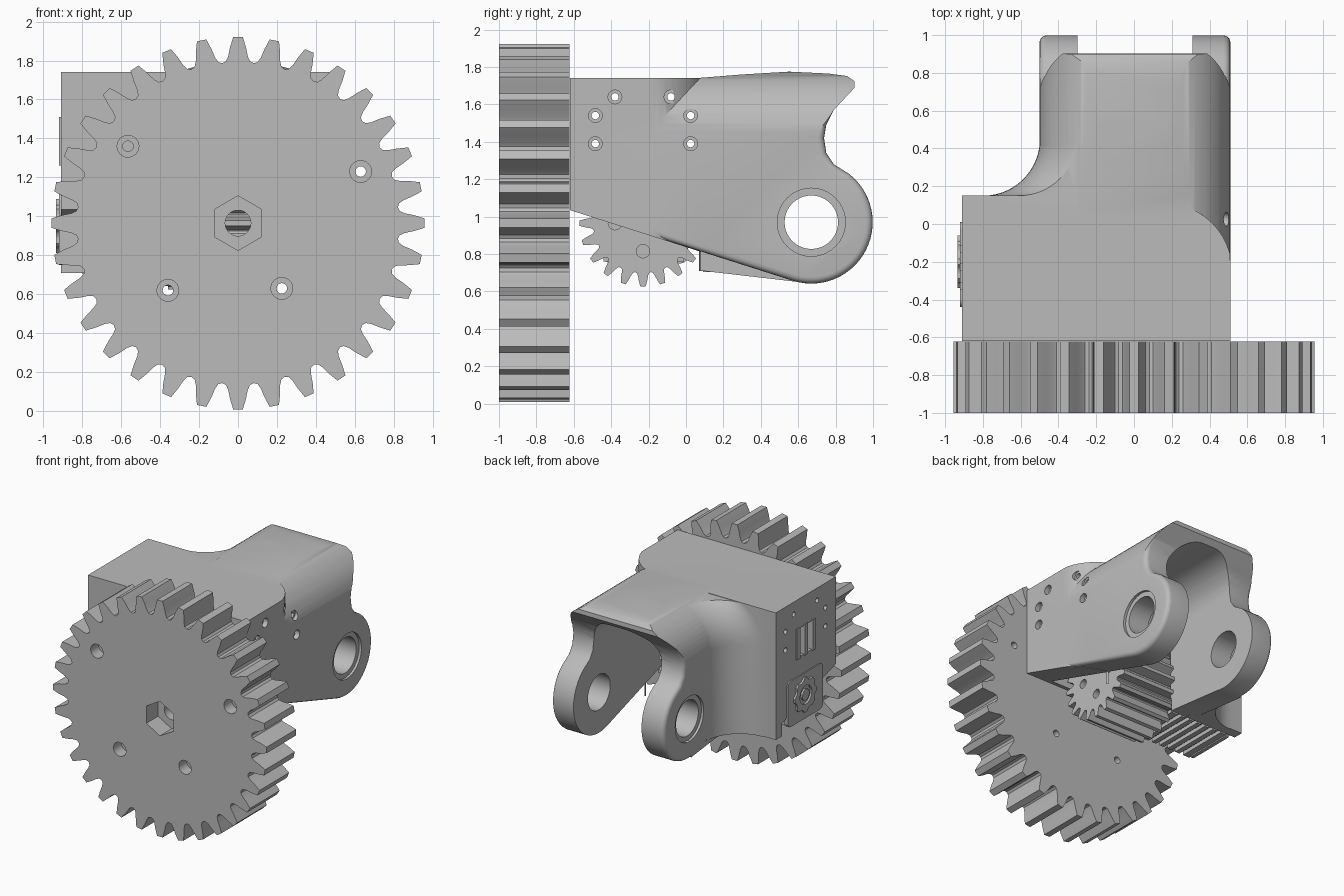
import bpy, bmesh, math
from mathutils import Vector

if "Cube" in bpy.data.objects:
    bpy.data.objects.remove(bpy.data.objects["Cube"])

grey = bpy.data.materials.new("plain_grey")
grey.use_nodes = True
grey.diffuse_color = (0.5, 0.5, 0.5, 1)
grey.node_tree.nodes["Principled BSDF"].inputs["Base Color"].default_value = (0.5, 0.5, 0.5, 1)


def place(axis, u, v, d):
    return {"x": (d, u, v), "y": (u, d, v), "z": (u, v, d)}[axis]


def loft(name, rings, bevel=0):
    """Closed solid through equal-length rings of 3D points."""
    bm = bmesh.new()
    rows = [[bm.verts.new(p) for p in ring] for ring in rings]
    n = len(rows[0])
    for a, b in zip(rows, rows[1:]):
        for i in range(n):
            j = (i + 1) % n
            bm.faces.new((a[i], a[j], b[j], b[i]))
    caps = [bm.faces.new(rows[0]), bm.faces.new(rows[-1])]
    bmesh.ops.recalc_face_normals(bm, faces=bm.faces)
    if bevel:
        edges = list({e for f in caps for e in f.edges})
        bmesh.ops.bevel(bm, geom=edges, offset=bevel, segments=4, profile=0.5, affect="EDGES")
    mesh = bpy.data.meshes.new(name)
    bm.to_mesh(mesh)
    bm.free()
    mesh.materials.append(grey)
    obj = bpy.data.objects.new(name, mesh)
    bpy.context.collection.objects.link(obj)
    return obj


def prism(name, axis, pts, a, b, bevel=0):
    return loft(name, [[place(axis, u, v, d) for u, v in pts] for d in (a, b)], bevel)


def rect(u0, u1, v0, v1):
    return [(u0, v0), (u1, v0), (u1, v1), (u0, v1)]


def arc(u, v, r, a0, a1, n=12):
    angles = [math.radians(a0 + (a1 - a0) * i / n) for i in range(n + 1)]
    return [(u + r * math.cos(t), v + r * math.sin(t)) for t in angles]


def circle(u, v, r, n=32, start=0):
    return arc(u, v, r, start, start + 360, n)[:-1]


def rounded(corners):
    """Polygon of (u, v, cut length) with each corner eased by a curve."""
    out = []
    for i, (u, v, d) in enumerate(corners):
        p = Vector((u, v))
        q, r = Vector(corners[i - 1][:2]), Vector(corners[(i + 1) % len(corners)][:2])
        if not d:
            out.append((u, v))
            continue
        a, b = p + (q - p).normalized() * d, p + (r - p).normalized() * d
        h, k = a.lerp(p, 0.55), b.lerp(p, 0.55)
        for s in range(9):
            t = s / 8
            w = a * (1 - t) ** 3 + h * 3 * t * (1 - t) ** 2 + k * 3 * t * t * (1 - t) + b * t ** 3
            out.append(tuple(w))
    return out


def cog(u, v, teeth, root, tip):
    """Gear outline with one tooth pointing straight up."""
    shape = [(-0.5, 0), (-0.38, 0.06), (-0.3, 0.25), (-0.23, 0.6), (-0.13, 1)]
    shape += [(-f, h) for f, h in reversed(shape[1:])]
    pts = []
    for i in range(teeth):
        for f, h in shape:
            t = math.tau * (i + f) / teeth
            r = root + (tip - root) * h
            pts.append((u + r * math.sin(t), v + r * math.cos(t)))
    return pts


def combine(obj, other, op):
    mod = obj.modifiers.new(op, "BOOLEAN")
    mod.operation, mod.solver, mod.object = op, "EXACT", other
    bpy.context.view_layer.objects.active = obj
    bpy.ops.object.modifier_apply(modifier=mod.name)
    bpy.data.objects.remove(other)


def cut(obj, axis, pts, a, b):
    combine(obj, prism("cutter", axis, pts, a, b), "DIFFERENCE")


AXLE = 0.965

# Large gear with hexagonal recess
gear = prism("large_gear", "y", cog(0, AXLE, 32, 0.825, 0.957), -1, -0.622)
cut(gear, "y", circle(0, AXLE, 0.14, 6, 30), -1.1, -0.85)
cut(gear, "y", circle(0, AXLE, 0.066), -1.1, -0.5)

# Mounting plate behind the gear
plate = prism("mounting_plate", "y", rounded([
    (-0.7, 1.74, 0), (0.42, 1.74, 0.12), (0.755, 1.4, 0.2), (0.755, 1.08, 0.14), (0.42, 0.93, 0.16),
    (0.37, 0.47, 0.18), (-0.5, 0.47, 0.08), (-0.5, 1.1, 0), (-0.7, 1.1, 0)]), -0.622, -0.57, 0.012)

# Housing: box with one rounded back corner and a sloping underside
plan = [(-0.91, -0.62), (0.51, -0.62)] + arc(0.16, -0.25, 0.36, 0, 90)[1:]
plan = [(min(x, 0.51), y) for x, y in plan] + [(-0.2, 0.11), (-0.2, 0.15), (-0.91, 0.15)]
housing = prism("fork_housing", "z", plan, 0.71, 1.74)
cut(housing, "x", [(-0.7, 0.3), (0.07, 0.3), (0.07, 0.815), (-0.7, 1.06)], -1.2, 1.2)

# Fork: side profile trimmed by a round-shouldered arch section
side = [(-0.6, 1.74), (0.05, 1.74), (0.3, 1.76), (0.55, 1.775), (0.76, 1.765), (0.86, 1.752),
        (0.9, 1.725), (0.902, 1.69), (0.86, 1.645), (0.79, 1.57), (0.75, 1.49), (0.738, 1.42),
        (0.75, 1.34), (0.79, 1.28)]
side += arc(0.67, 0.97, 0.328, 52, -107, 28) + [(-0.6, 1.03)]
fork = prism("fork", "x", side, -0.5, 0.51, 0.035)
section = [(-0.5, 0.3), (0.51, 0.3)] + arc(0.16, 1.425, 0.35, 0, 90, 16) + arc(-0.15, 1.425, 0.35, 90, 180, 16)
combine(fork, prism("arch", "y", section, -0.9, 1.2), "INTERSECT")
combine(housing, fork, "UNION")

# Lower skirt of the arm beside the box
skirt = [(0.071, 0.712), (0.64, 0.646), (0.67, 0.9), (0.071, 0.95)]
combine(housing, prism("skirt", "x", skirt, -0.495, -0.25), "UNION")

# Sweeping fillet between the box and the arm, following the arch shoulder
rings = []
for i in range(14):
    z = 0.705 if i == 0 else 1.425 + 0.312 * math.sin(math.radians(90 * (i - 1) / 12))
    drop = max(0, z - 1.425)
    w = -0.15 - math.sqrt(0.35 ** 2 - drop ** 2) + 0.002
    ring = arc(w - 0.3, 0.45, 0.3, -90, 0, 14) + [(w + 0.06, 0.45), (w + 0.06, 0.09), (w - 0.3, 0.09)]
    rings.append([(x, y, z) for x, y in ring])
combine(housing, loft("fillet", rings), "UNION")

# Hollow between the arms and inside the box
hollow = [(-0.3, 0.2), (0.31, 0.2)] + arc(0.06, 1.4, 0.25, 0, 90) + arc(-0.05, 1.4, 0.25, 90, 180)
cut(housing, "y", hollow, -0.571, 1.3)
cut(housing, "z", rect(-0.85, -0.29, -0.56, 0.06), 0.2, 1.62)

# Pivot holes with shallow counterbores
cut(housing, "x", circle(0.67, 0.97, 0.143, 40), -1.2, 1.2)
for a, b in ((-0.6, -0.48), (0.49, 0.6)):
    cut(housing, "x", circle(0.67, 0.97, 0.182, 40), a, b)

# Small side holes through both walls
for dy, z in ((0.15, 1.64), (0.255, 1.54), (0.255, 1.39)):
    for y in (-0.23 - dy, -0.23 + dy):
        cut(housing, "x", circle(y, z, 0.02, 16), -1.2, 1.2)
        cut(housing, "x", circle(y, z, 0.037, 20), 0.47, 0.6)

# Slot in the box wall
cut(housing, "x", rect(-0.31, -0.15, 1.27, 1.5), -1.2, -0.8)

# Countersunk screw holes through gear, plate and front wall
for x, z in ((-0.565, 1.36), (0.63, 1.23), (-0.36, 0.62), (0.225, 0.63)):
    cut(gear, "y", circle(x, z, 0.056, 24), -1.1, -0.9)
    for part in (gear, plate, housing):
        cut(part, "y", circle(x, z, 0.027, 16), -1.05, -0.54)
for part in (plate, housing):
    cut(part, "y", circle(0, AXLE, 0.066), -1.05, -0.54)

# Pinion on the cross axis
pinion = prism("pinion", "x", cog(-0.23, AXLE, 20, 0.265, 0.34), -0.36, 0.17)
for y, z in ((-0.38, AXLE), (-0.08, AXLE), (-0.23, 0.815), (-0.23, 1.115)):
    cut(pinion, "x", circle(y, z, 0.036, 16), 0.1, 0.3)

# Motor block with ribs underneath
motor = prism("motor_block", "x", rect(-0.44, -0.01, 0.76, 1.12), -0.9, -0.37)
for i in range(6):
    x = -0.84 + i * 0.075
    cut(motor, "x", rect(-0.5, 0.05, 0.7, 0.79), x, x + 0.035)

# Motor face plate, slot frame and shaft boss on the outer wall
prism("motor_face", "x", rounded([(-0.44, 0.75, 0.04), (0.01, 0.75, 0.04), (0.01, 1.12, 0.04), (-0.44, 1.12, 0.04)]),
      -0.92, -0.89)
prism("slot_bar", "x", rect(-0.25, -0.21, 1.26, 1.51), -0.92, -0.84)
for y in (-0.33, -0.13):
    prism("slot_frame", "x", rect(y - 0.02, y + 0.02, 1.26, 1.51), -0.92, -0.86)
boss = prism("shaft_boss", "x", cog(-0.2, 0.95, 8, 0.12, 0.14), -0.935, -0.9)
cut(boss, "x", circle(-0.2, 0.95, 0.075), -1, -0.92)
prism("shaft_end", "x", circle(-0.2, 0.95, 0.045), -0.935, -0.9)

# Smooth curved faces while keeping edges sharp
for obj in bpy.context.scene.objects:
    if obj.type == "MESH":
        bpy.ops.object.select_all(action="DESELECT")
        obj.select_set(True)
        bpy.context.view_layer.objects.active = obj
        bpy.ops.object.shade_smooth_by_angle(angle=math.radians(30))
